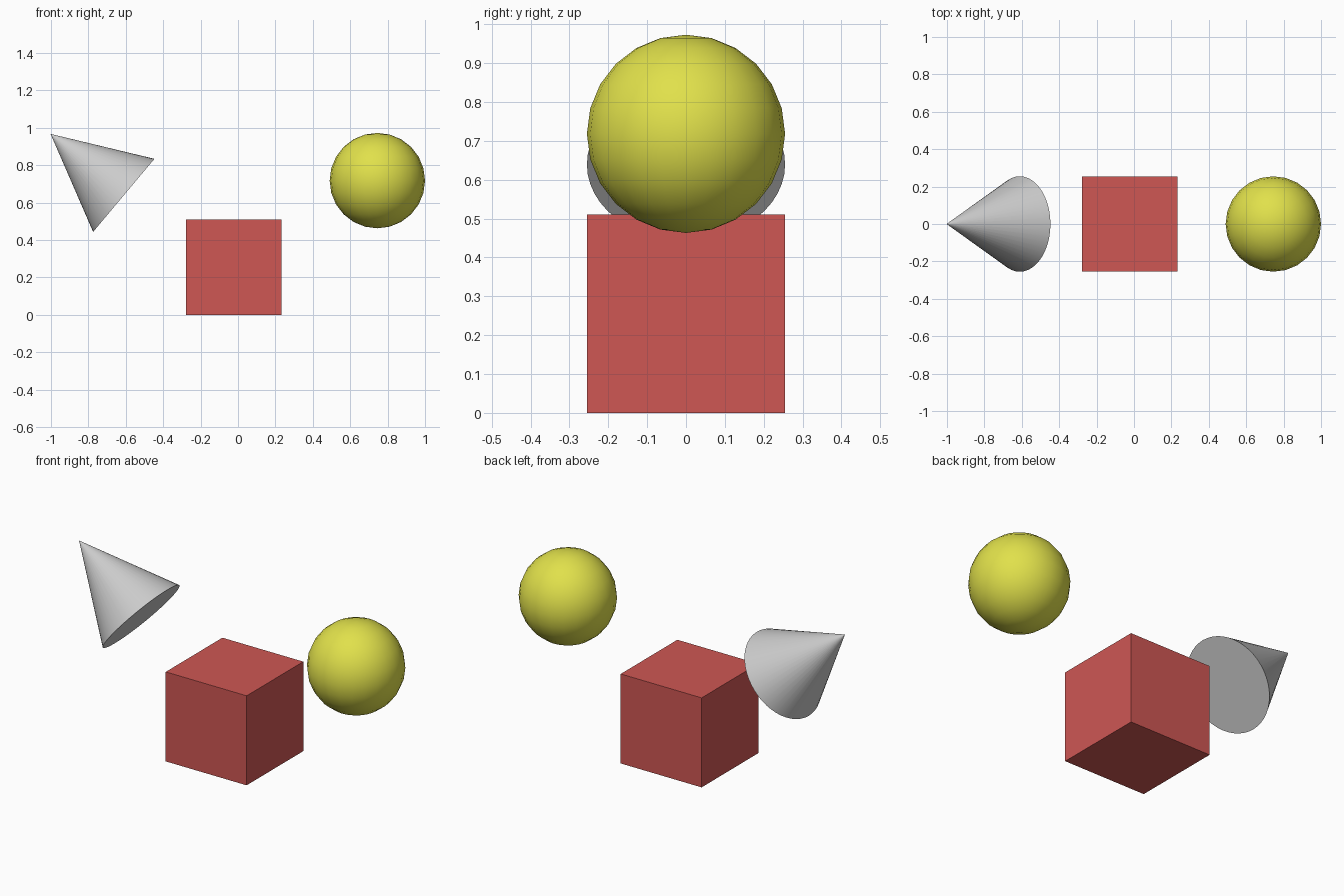
import bpy
from math import radians

if "Cube" in bpy.data.objects:
    bpy.data.objects.remove(bpy.data.objects["Cube"])

SIZE = 0.51  # shared width of all three solids


def finish(name, color=None, smooth=False):
    obj = bpy.context.object
    obj.name = name
    if color:
        mat = bpy.data.materials.new(name + "_paint")
        mat.diffuse_color = (*color, 1)
        mat.use_nodes = True
        mat.node_tree.nodes["Principled BSDF"].inputs["Base Color"].default_value = mat.diffuse_color
        obj.data.materials.append(mat)
    if smooth:
        bpy.ops.object.shade_smooth_by_angle(angle=radians(40))
    return obj


# Red block standing on the floor
bpy.ops.mesh.primitive_cube_add(size=SIZE, location=(-0.022, 0, SIZE / 2))
finish("cube", (0.62, 0.095, 0.088))

# Yellow ball floating at the right
bpy.ops.mesh.primitive_uv_sphere_add(segments=24, ring_count=12,
                                     radius=SIZE / 2, location=(0.745, 0, 0.718))
finish("sphere", (0.75, 0.75, 0.07), smooth=True)

# Grey cone tilted up and to the left; a minute tip keeps its shading clean
bpy.ops.mesh.primitive_cone_add(vertices=48, radius1=SIZE / 2, radius2=0.0005, depth=SIZE,
                                location=(-0.806, 0, 0.803),
                                rotation=(0, radians(-50), 0))
finish("cone", smooth=True)
